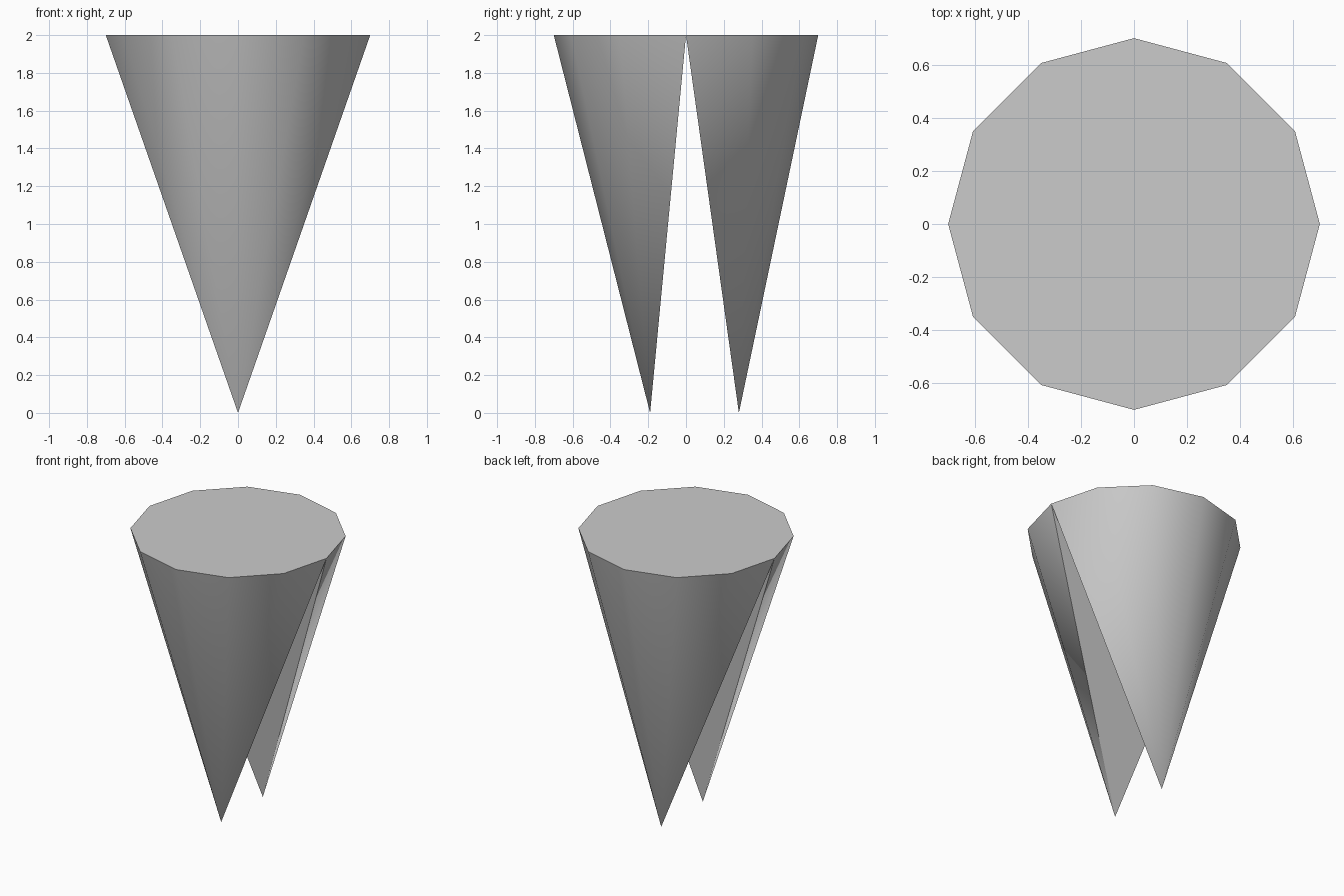
import bpy, bmesh, math

if "Cube" in bpy.data.objects:
    bpy.data.objects.remove(bpy.data.objects["Cube"])

R, TOP, SIDES = 0.7, 2.0, 12


def half_cone(name, start, tip_y):
    """Closed half of a 12-sided cone, point down, with a flat inner face."""
    bm = bmesh.new()
    rim = []
    for i in range(SIDES // 2 + 1):
        a = start + 2 * math.pi * i / SIDES
        rim.append(bm.verts.new((R * math.cos(a), R * math.sin(a), TOP)))
    tip = bm.verts.new((0, tip_y, 0))
    bm.faces.new(rim)                                # flat top
    for a, b in zip(rim, rim[1:]):                   # tapering outer sides
        bm.faces.new((b, a, tip))
    bm.faces.new((rim[0], rim[-1], tip))             # flat inner face
    bmesh.ops.recalc_face_normals(bm, faces=bm.faces)
    mesh = bpy.data.meshes.new(name)
    bm.to_mesh(mesh)
    bm.free()
    obj = bpy.data.objects.new(name, mesh)
    bpy.context.collection.objects.link(obj)
    bpy.ops.object.select_all(action='DESELECT')
    obj.select_set(True)
    bpy.context.view_layer.objects.active = obj
    bpy.ops.object.shade_smooth_by_angle(angle=math.radians(40))
    return obj


# Two prongs meeting along the x axis at the top
half_cone("back_prong", 0, 0.28)
half_cone("front_prong", math.pi, -0.19)
